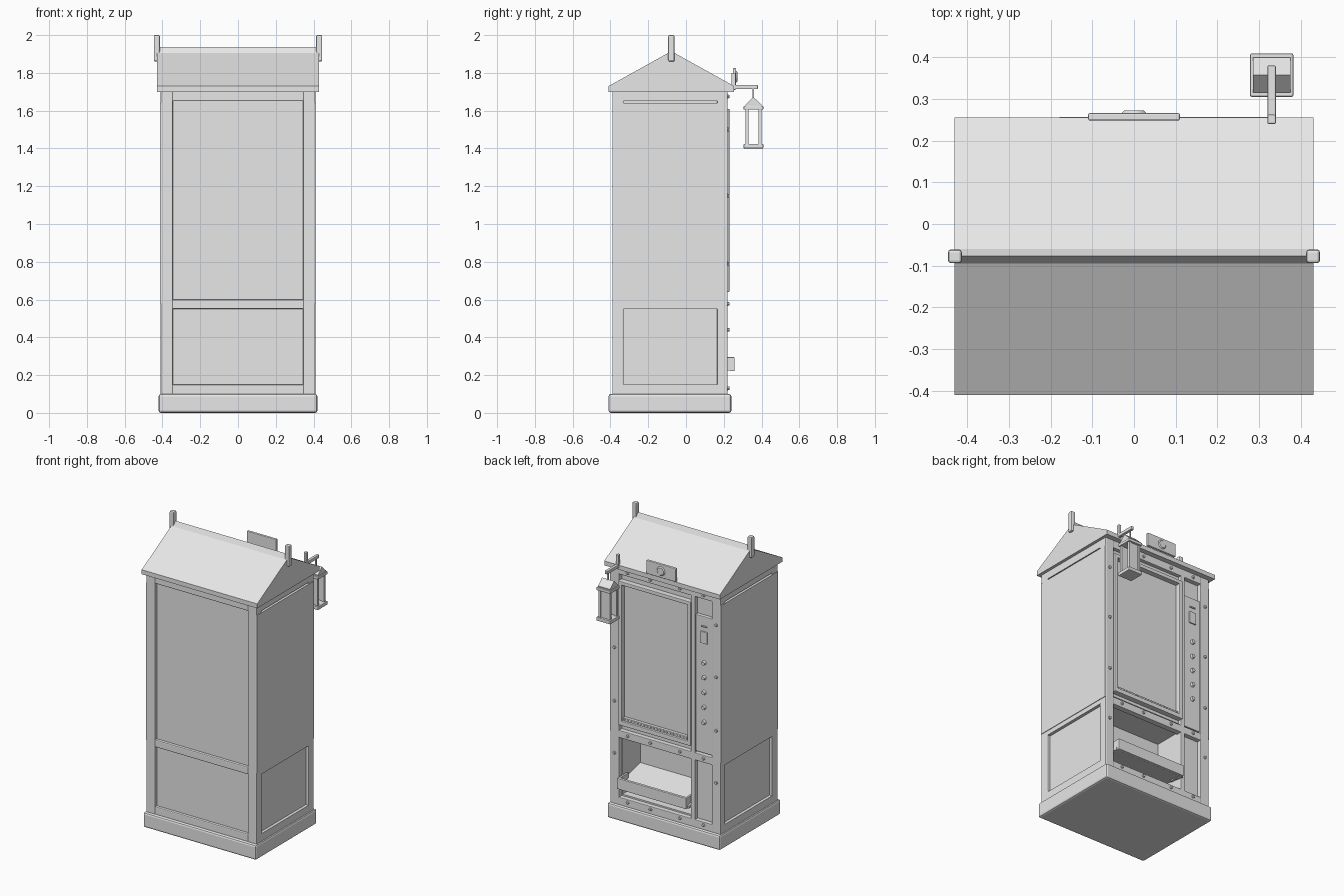
import bpy, bmesh, math
from mathutils import Matrix

cube = bpy.data.objects.get("Cube")
if cube:
    bpy.data.objects.remove(cube, do_unlink=True)

grey = bpy.data.materials.new("plain_grey")
grey.use_nodes = True
grey.diffuse_color = (0.8, 0.8, 0.8, 1)
grey.node_tree.nodes["Principled BSDF"].inputs["Base Color"].default_value = (0.8, 0.8, 0.8, 1)


def finish(bm, name, bevel=0):
    mesh = bpy.data.meshes.new(name)
    bmesh.ops.recalc_face_normals(bm, faces=bm.faces)
    bm.to_mesh(mesh)
    bm.free()
    mesh.materials.append(grey)
    obj = bpy.data.objects.new(name, mesh)
    bpy.context.collection.objects.link(obj)
    if bevel:
        mod = obj.modifiers.new("Bevel", "BEVEL")
        mod.width, mod.segments = bevel, 2
    return obj


def box(name, x, y, z, bevel=0):
    """Box from (low, high) ranges on each axis."""
    bm = bmesh.new()
    mid = [(a + b) / 2 for a, b in (x, y, z)]
    size = [abs(b - a) for a, b in (x, y, z)]
    bmesh.ops.create_cube(bm, size=1, matrix=Matrix.Translation(mid) @ Matrix.Diagonal((*size, 1)))
    return finish(bm, name, bevel)


def prism(name, x, profile):
    """Closed y-z profile extruded along x."""
    bm = bmesh.new()
    face = bm.faces.new([bm.verts.new((x[0], y, z)) for y, z in profile])
    moved = bmesh.ops.extrude_face_region(bm, geom=[face])["geom"]
    bmesh.ops.translate(bm, vec=(x[1] - x[0], 0, 0),
                        verts=[v for v in moved if isinstance(v, bmesh.types.BMVert)])
    return finish(bm, name)


def disc(name, x, y, z, radius, depth, sides=12):
    """Short stud whose axis points along y."""
    bm = bmesh.new()
    turn = Matrix.Translation((x, y, z)) @ Matrix.Rotation(-math.pi / 2, 4, "X")
    bmesh.ops.create_cone(bm, cap_ends=True, segments=sides, radius1=radius,
                          radius2=radius * 0.75, depth=depth, matrix=turn)
    return finish(bm, name)


# Plinth and inner carcass, leaving the dispensing bay open
box("plinth", (-.42, .42), (-.41, .24), (0, .10), .012)
box("upper_carcass", (-.39, .39), (-.37, .19), (.56, 1.71))
box("lower_carcass", (-.39, .39), (-.37, .0), (.09, .57))
box("bay_floor", (-.39, .39), (-.01, .19), (.09, .16))
box("bay_wall_left", (.34, .39), (-.01, .19), (.09, .57))
box("bay_wall_right", (-.39, -.19), (-.01, .19), (.09, .57))

# Corner stiles
for sx, side in ((1, "left"), (-1, "right")):
    for y, end in (((-.39, -.33), "front"), ((.165, .22), "back")):
        box(f"{end}_{side}_corner", sorted((sx * .345, sx * .41)), y, (.09, 1.71), .005)

# Cross rails on every face
rails = {"bottom": (.09, .15), "middle": (.55, .60), "top": (1.65, 1.71)}
for level, z in rails.items():
    box(f"{level}_front_rail", (-.35, .35), (-.388, -.36), z, .006)
    box(f"{level}_back_rail", (-.35, .35), (.18, .22), z, .004)
    for sx, side in ((1, "left"), (-1, "right")):
        box(f"{level}_{side}_rail", sorted((sx * .38, sx * .41)), (-.34, .17), z)
for sx, side in ((1, "left"), (-1, "right")):
    box(f"{side}_side_panel", sorted((sx * .38, sx * .414)), (-.389, .219), (.58, 1.64))

# Roof with a raised ridge and end posts
prism("roof", (-.43, .43), [(-.41, 1.70), (-.41, 1.73), (-.095, 1.905), (-.077, 1.937),
                            (-.06, 1.905), (.255, 1.73), (.255, 1.70)])
for sx, side in ((1, "left"), (-1, "right")):
    box(f"{side}_ridge_post", sorted((sx * .413, sx * .446)), (-.094, -.061), (1.86, 2.0), .007)

# Display window
box("window_glass", (-.19, .34), (.18, .195), (.62, 1.65))
box("bay_divider", (-.22, -.19), (.17, .22), (.10, 1.70), .003)
for x in ((.32, .345), (-.195, -.17)):
    box("window_side_trim", x, (.18, .23), (.64, 1.61), .004)
for z in ((.64, .67), (1.585, 1.61)):
    box("window_cross_trim", (-.19, .34), (.18, .23), z, .004)
box("window_sill", (-.17, .32), (.18, .215), (.66, .69), .003)
for i in range(20):
    disc("sill_stud", -.155 + i * .0243, .217, .68, .006, .006, 6)

# Control strip with coin slot and buttons
box("control_panel", (-.345, -.22), (.18, .213), (.61, 1.53), .004)
box("coin_plate", (-.31, -.26), (.21, .221), (1.35, 1.43), .003)
box("note_slot", (-.305, -.265), (.21, .22), (1.46, 1.468))
for i in range(5):
    disc("select_button", -.285, .219, 1.22 - i * .1, .016, .018)

# Dispensing tray
prism("tray_floor", (-.19, .34), [(.0, .26), (.0, .30), (.24, .24), (.24, .222)])
box("tray_lip", (-.18, .335), (.238, .257), (.222, .295), .003)
for x in ((-.18, -.165), (.32, .335)):
    box("tray_cheek", x, (.15, .25), (.225, .295), .003)

# Bolts on the stiles and rails
for x in (-.38, .378):
    for z in (1.5, 1.15, .79, .44):
        disc("stile_bolt", x, .224, z, .011, .012, 8)
for z in (.13, .577, 1.675):
    for x in (-.285, -.11, .11, .28):
        disc("rail_bolt", x, .224, z, .011, .012, 8)

# Sign board on the eave
box("sign_board", (-.11, .11), (.248, .266), (1.735, 1.825), .004)
disc("sign_disc", 0, .268, 1.78, .032, .008, 20)

# Hanging lantern
lx, ly = .33, .357
box("lantern_arm", (lx - .01, lx + .01), (.24, .38), (1.714, 1.736), .003)
box("arm_mount", (lx - .01, lx + .01), (.24, .262), (1.71, 1.80), .003)
box("lantern_hook", (lx - .004, lx + .004), (ly - .004, ly + .004), (1.66, 1.72))
prism("lantern_roof", (lx - .045, lx + .045), [(ly - .042, 1.622), (ly - .042, 1.632), (ly, 1.672),
                                               (ly + .042, 1.632), (ly + .042, 1.622)])
for name, z in (("lantern_cap", (1.605, 1.625)), ("lantern_base", (1.40, 1.424))):
    box(name, (lx - .052, lx + .052), (ly - .052, ly + .052), z, .004)
for sx in (-1, 1):
    for sy in (-1, 1):
        cx, cy = lx + sx * .035, ly + sy * .035
        box("lantern_post", (cx - .008, cx + .008), (cy - .008, cy + .008), (1.42, 1.61))
for sy in (-1, 1):
    box("lantern_pane", (lx - .03, lx + .03), (ly + sy * .035 - .002, ly + sy * .035 + .002), (1.42, 1.61))
